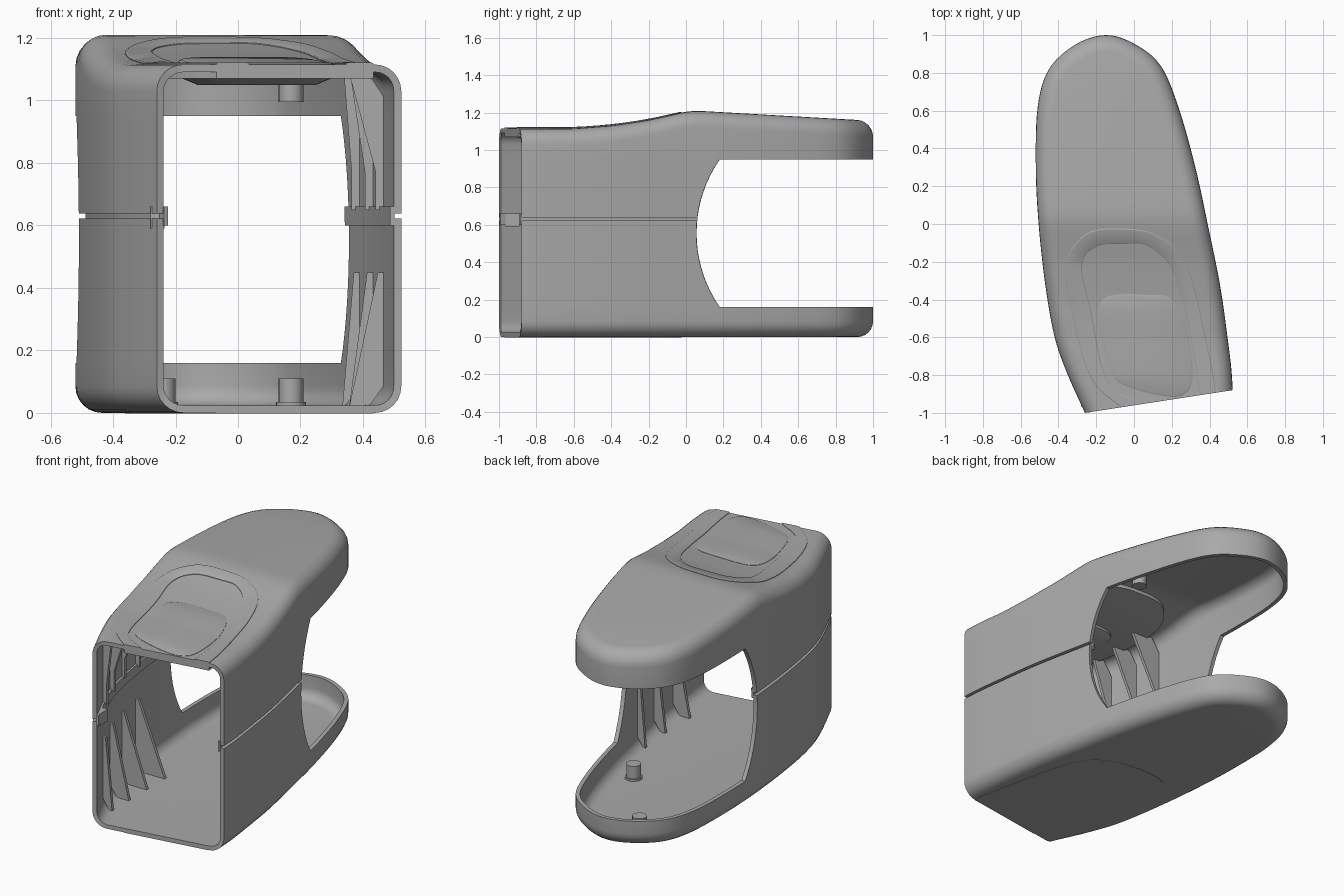
import bpy, bmesh, math
from mathutils import Vector

if "Cube" in bpy.data.objects:
    bpy.data.objects.remove(bpy.data.objects["Cube"], do_unlink=True)

# Plan outline: front left, round the back, to front right
OUTLINE = [(-.15, -1.25), (-.26, -1), (-.35, -.8), (-.42, -.6), (-.47, -.32), (-.505, 0),
           (-.52, .3), (-.51, .62), (-.45, .82), (-.31, .95), (-.15, 1), (0, .955), (.14, .84),
           (.235, .62), (.325, .3), (.39, 0), (.455, -.32), (.495, -.6), (.518, -.8),
           (.525, -1), (.52, -1.25)]
# Height of the roof along y
ROOF = [(-2, 1.115), (-.6, 1.115), (-.4, 1.13), (-.2, 1.16), (0, 1.205), (.06, 1.21),
        (.93, 1.16), (2, 1.1)]
PANEL_OUTER = [(-.05, -.025), (.12, -.06), (.27, -.2), (.37, -.56), (.42, -1), (.1, -1.1),
               (-.07, -.97), (-.22, -.83), (-.31, -.56), (-.36, -.22), (-.25, -.05)]
PANEL_INNER = [(-.05, -.105), (.08, -.12), (.21, -.26), (.3, -.6), (.34, -1), (.15, -1.05),
               (.03, -.95), (-.14, -.83), (-.23, -.45), (-.275, -.22), (-.2, -.12)]
BUTTON = [(.07, -.375), (.2, -.4), (.28, -.56), (.31, -.8), (.27, -.9), (.15, -.91),
          (-.06, -.85), (-.13, -.76), (-.19, -.5), (-.14, -.385)]

grey = bpy.data.materials.new("dark_grey_plastic")
grey.use_nodes = True
grey.diffuse_color = (.4, .4, .4, 1)
grey.node_tree.nodes["Principled BSDF"].inputs["Base Color"].default_value = (.4, .4, .4, 1)


def roof(y):
    for (a, za), (b, zb) in zip(ROOF, ROOF[1:]):
        if y <= b:
            return za + (zb - za) * (y - a) / (b - a)


def roof_plus(h):
    return lambda y: roof(y) + h


def spline(points, closed, steps=6):
    """Smooth 2D path through the given points."""
    p = [Vector(q) for q in points]
    n = len(p)
    get = (lambda i: p[i % n]) if closed else (lambda i: p[max(0, min(n - 1, i))])
    out = []
    for i in range(n if closed else n - 1):
        a, b, c, d = (get(i + k) for k in (-1, 0, 1, 2))
        for s in range(steps):
            t = s / steps
            out.append(b + (c - a) * t / 2 + (a * 2 - b * 5 + c * 4 - d) * t * t / 2
                       + (b * 3 - a - c * 3 + d) * t ** 3 / 2)
    return out if closed else out + [p[-1]]


def ring(path, inset, z, closed=True):
    """Clockwise path moved inward and lifted to height z(y)."""
    n = len(path)
    out = []
    for i, q in enumerate(path):
        before = path[i - 1] if closed else path[max(i - 1, 0)]
        after = path[(i + 1) % n] if closed else path[min(i + 1, n - 1)]
        t = (after - before).normalized()
        x, y = q.x + t.y * inset, q.y - t.x * inset
        out.append(Vector((x, y, z(y) if callable(z) else z)))
    return out


def mouth_cut(bm):
    """Slice away everything in front of the slanted mouth."""
    bmesh.ops.bisect_plane(bm, geom=bm.verts[:] + bm.edges[:] + bm.faces[:], dist=1e-5,
                           plane_co=(.13, -.94, 0), plane_no=(.12, -.78, 0), clear_outer=True)


def plate_cut(bm):
    mouth_cut(bm)
    bmesh.ops.holes_fill(bm, edges=[e for e in bm.edges if e.is_boundary], sides=0)


def arc_y(z):
    return .742 - math.sqrt(.687 ** 2 - (z - .555) ** 2)


def shell_cut(bm):
    """Open the mouth, the curved rear gap and the split line."""
    mouth_cut(bm)
    levels = [.16 + .79 * k / 18 for k in range(19)]
    for z in levels + [.622, .638]:
        bmesh.ops.bisect_plane(bm, geom=bm.verts[:] + bm.edges[:] + bm.faces[:], dist=1e-5,
                               plane_co=(0, 0, z), plane_no=(0, 0, 1))
    for lo, hi in zip(levels, levels[1:]):
        faces = [f for f in bm.faces if lo < f.calc_center_median().z < hi]
        geom = faces + list({e for f in faces for e in f.edges}) \
            + list({v for f in faces for v in f.verts})
        bmesh.ops.bisect_plane(bm, geom=geom, dist=1e-5, plane_co=(0, arc_y(lo), lo),
                               plane_no=(0, hi - lo, arc_y(lo) - arc_y(hi)))
    gone = []
    for f in bm.faces:
        c = f.calc_center_median()
        if .16 < c.z < .95 and c.y > arc_y(c.z):
            gone.append(f)
    bmesh.ops.delete(bm, geom=gone, context='FACES')


def split_cut(bm):
    shell_cut(bm)
    gap = [f for f in bm.faces if .622 < f.calc_center_median().z < .638]
    bmesh.ops.delete(bm, geom=gap, context='FACES')


def loft(name, rings, caps=True, loop=False, edit=None):
    """Skin a row of rings, then apply an optional bmesh edit."""
    bm = bmesh.new()
    vs = [[bm.verts.new(v) for v in r] for r in rings]
    n = len(vs[0])
    for a, b in list(zip(vs, vs[1:])) + ([(vs[-1], vs[0])] if loop else []):
        for i in range(n):
            j = (i + 1) % n
            bm.faces.new((a[i], a[j], b[j], b[i]))
    if caps:
        for r in (vs[0], vs[-1]):
            for i in range((n - 1) // 2):
                j = n - 1 - i
                bm.faces.new(list(dict.fromkeys((r[i], r[i + 1], r[j - 1], r[j]))))
    bm.normal_update()
    bmesh.ops.recalc_face_normals(bm, faces=bm.faces[:])
    if bm.calc_volume(signed=True) < 0:
        bmesh.ops.reverse_faces(bm, faces=bm.faces[:])
    if edit:
        edit(bm)
    mesh = bpy.data.meshes.new(name)
    bm.to_mesh(mesh)
    bm.free()
    mesh.materials.append(grey)
    ob = bpy.data.objects.new(name, mesh)
    bpy.context.collection.objects.link(ob)
    return ob


def prism(name, points, axis, lo, hi):
    """Extrude a 2D polygon along x, y or z."""
    def place(p, h):
        v = list(p)
        v.insert(axis, h)
        return Vector(v)
    return loft(name, [[place(p, h) for p in points] for h in (lo, hi)])


def cylinder(name, x, y, r, lo, hi):
    pts = [(x + r * math.cos(math.tau * k / 24), y + r * math.sin(math.tau * k / 24))
           for k in range(24)]
    return prism(name, pts, 2, lo, hi)


def thicken(ob, thickness, offset):
    bpy.context.view_layer.objects.active = ob
    m = ob.modifiers.new("wall", 'SOLIDIFY')
    m.thickness, m.offset = thickness, offset
    bpy.ops.object.modifier_apply(modifier=m.name)


path = spline(OUTLINE, False)
outer, inner, button = (spline(p, True) for p in (PANEL_OUTER, PANEL_INNER, BUTTON))

# Housing halves: rounded rims at floor and roof, opened and thickened
R = .085
rim = [(R * (1 - math.sin(k * math.pi / 12)), R * (1 - math.cos(k * math.pi / 12)))
       for k in range(7)]
low = [ring(path, d, h, False) for d, h in rim]
high = [ring(path, d, roof_plus(-h), False) for d, h in reversed(rim)]
housing = loft("housing", low + high, edit=split_cut)
thicken(housing, .024, -1)

# Lip behind the split line
lip = loft("joint_lip", [ring(path, .029, z, False) for z in (.6, .66)], caps=False,
           edit=shell_cut)
thicken(lip, .014, 0)

# Roof panel frame, its liner inside, and the base panel
loft("panel_frame", [ring(inner, 0, roof_plus(-.01)), ring(outer, 0, roof_plus(-.01)),
                     ring(outer, 0, roof_plus(.003)), ring(outer, .005, roof_plus(.006)),
                     ring(inner, -.005, roof_plus(.006)), ring(inner, 0, roof_plus(.003))],
     caps=False, loop=True, edit=plate_cut)
loft("roof_liner", [ring(outer, 0, roof_plus(-.045)), ring(outer, 0, roof_plus(-.015))],
     edit=plate_cut)
loft("base_panel", [ring(outer, 0, -.002), ring(outer, 0, .01)], edit=plate_cut)

# Push button set in the frame
loft("push_button", [ring(button, .06, 1.05), ring(button, 0, 1.075),
                     ring(button, 0, roof_plus(.002)), ring(button, .012, roof_plus(.007))])

# Stiffening ribs on both inner walls
half = len(path) // 2
for side, tip, label, rows in ((-1, -.25, "right", (-.82, -.66, -.49, -.32)),
                               (1, .355, "left", (-.55, -.32, -.1))):
    wall = path[half:] if side > 0 else path[:half]
    for i, y in enumerate(rows):
        w = min(wall, key=lambda q: abs(q.y - y)).x - side * .014
        foot = side * min(side * tip, side * w - .065)
        corner, top, n = w - side * .06, roof(y) - .03, w - side * .035
        prism(f"{label}_lower_rib_{i + 1}",
              [(w, .45), (w, .1), (corner, .015), (foot, .015), (w - side * .028, .45)],
              1, y - .009, y + .009)
        prism(f"{label}_upper_rib_{i + 1}",
              [(w, .65), (w, top - .09), (corner, top), (foot, top), (n, .77), (n, .65)],
              1, y - .009, y + .009)

# Locating pegs and side catch
for label, x, y in (("front", .17, .25), ("rear", -.24, .78)):
    cylinder(label + "_floor_peg", x, y, .04, .015, .11)
    cylinder(label + "_floor_peg_base", x, y, .048, .015, .035)
cylinder("roof_peg", .17, .25, .04, .995, 1.185)
prism("side_catch", [(-.28, -.965), (-.235, -.965), (-.235, -.89), (-.28, -.89)], 2, .59, .66)

# Smooth shading with sharp edges kept
bpy.ops.object.select_all(action='DESELECT')
for ob in bpy.context.collection.objects:
    if ob.type == 'MESH':
        ob.select_set(True)
bpy.context.view_layer.objects.active = housing
bpy.ops.object.shade_smooth_by_angle(angle=math.radians(30))
